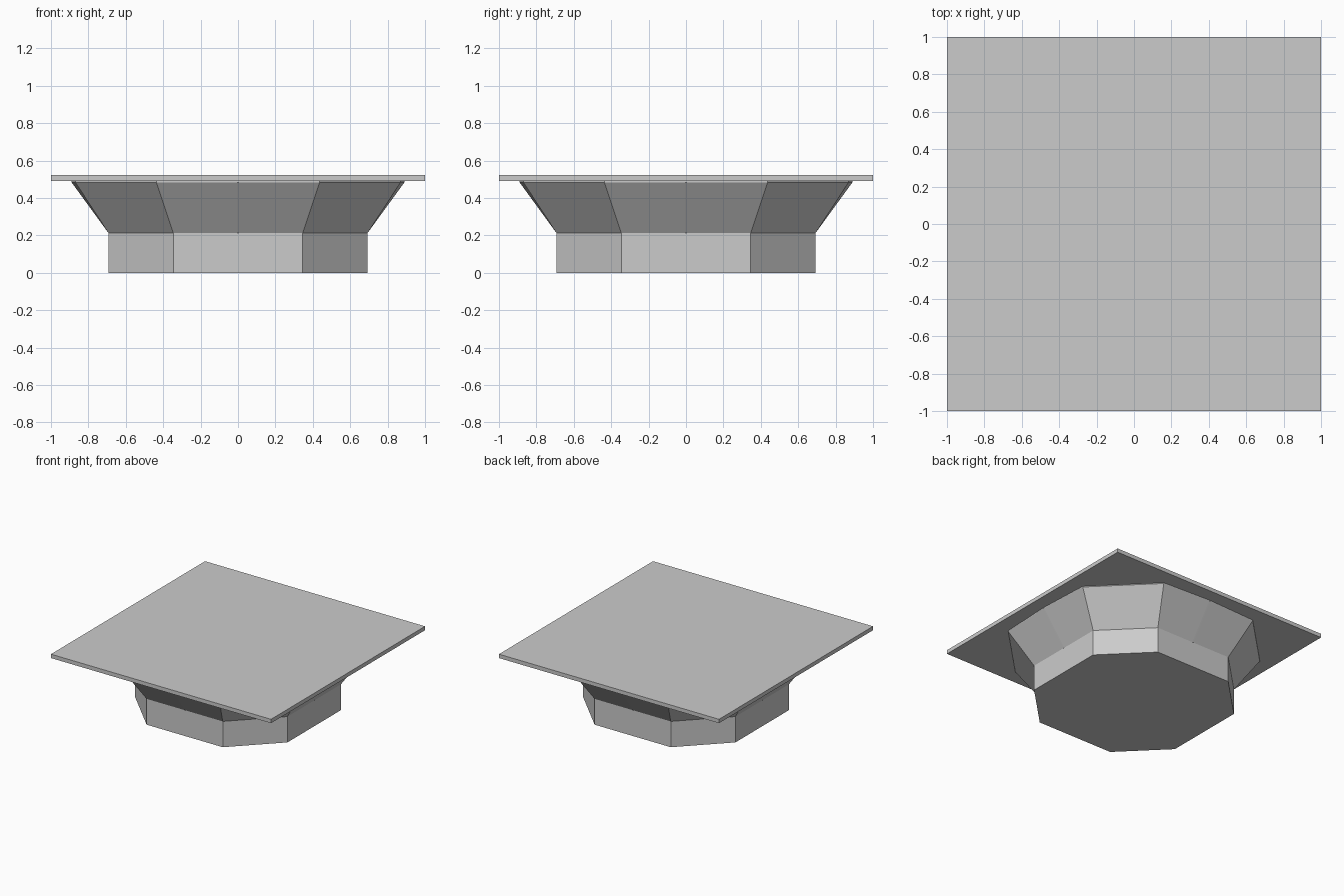
import bpy, bmesh

if "Cube" in bpy.data.objects:
    bpy.data.objects.remove(bpy.data.objects["Cube"])

PLATE_BOTTOM, PLATE_TOP = 0.49, 0.522
BASE_TOP = 0.212


def ring(quarter):
    """Repeat a quarter-turn outline point list around the z axis."""
    pts = []
    for _ in range(4):
        pts += quarter
        quarter = [(-y, x) for x, y in quarter]
    return pts


def loft(name, sections):
    """Solid through stacked outlines given as (z, points)."""
    bm = bmesh.new()
    rows = [[bm.verts.new((x, y, z)) for x, y in pts] for z, pts in sections]
    n = len(rows[0])
    for a, b in zip(rows, rows[1:]):
        for i in range(n):
            j = (i + 1) % n
            bm.faces.new((a[i], a[j], b[j], b[i]))
    bm.faces.new(rows[0][::-1])
    bm.faces.new(rows[-1])
    bmesh.ops.recalc_face_normals(bm, faces=bm.faces)
    mesh = bpy.data.meshes.new(name)
    bm.to_mesh(mesh)
    bm.free()
    obj = bpy.data.objects.new(name, mesh)
    bpy.context.collection.objects.link(obj)
    return obj


# Base: square block with cut corners
base = ring([(0.692, -0.346), (0.692, 0.346)])
loft("base_block", [(0, base), (BASE_TOP, base)])

# Flared support: each side slightly bowed, with a narrow strip at its middle
s = 0.006
low = ring([(0.692, -0.346), (0.692, -s), (0.692, s), (0.692, 0.346)])
high = ring([(0.87, -0.437), (0.89, -s), (0.89, s), (0.87, 0.437)])
loft("flared_support", [(BASE_TOP, low), (0.484, high), (PLATE_BOTTOM, high)])

# Top slab
slab = ring([(1, 1)])
loft("top_slab", [(PLATE_BOTTOM, slab), (PLATE_TOP, slab)])
